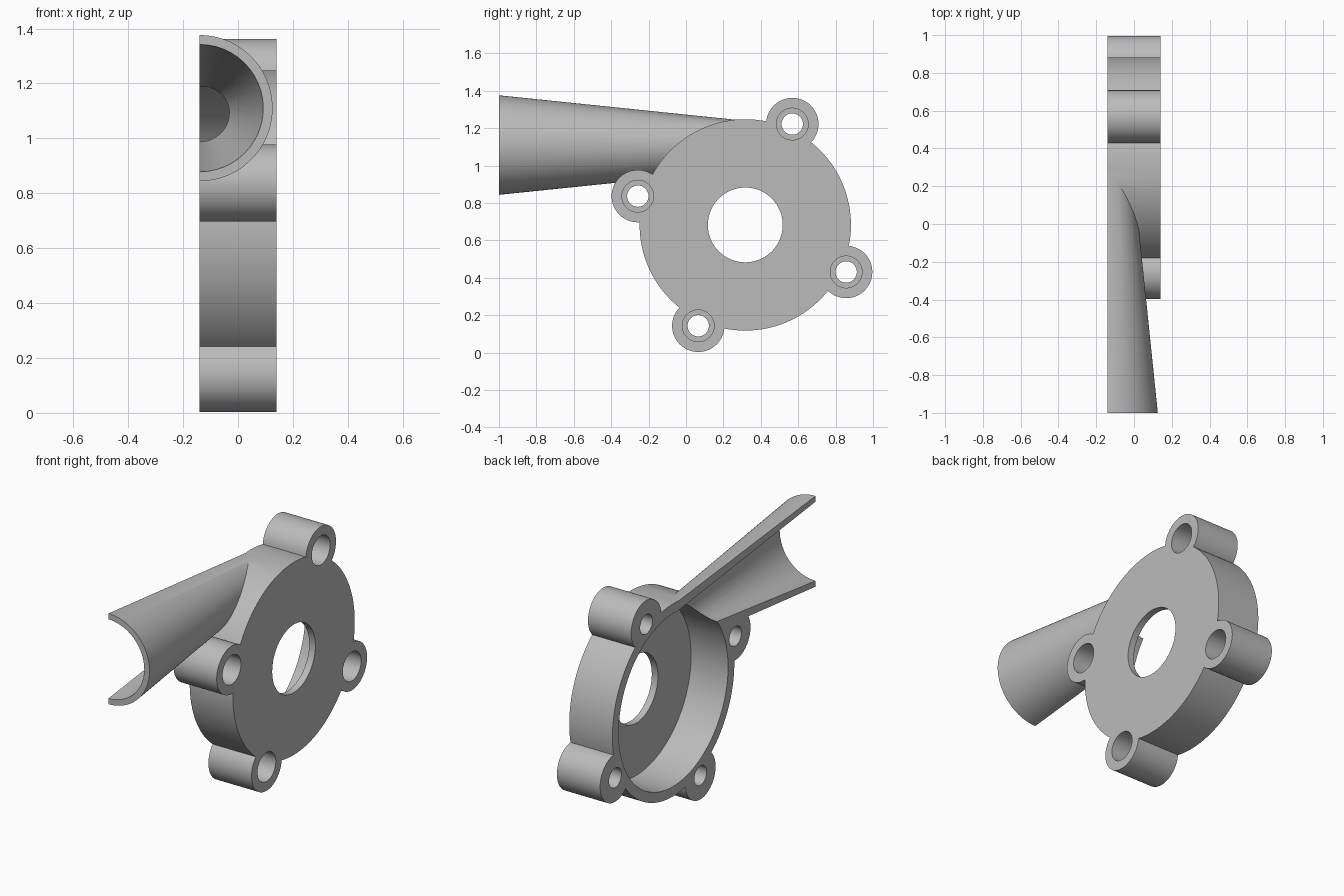
import bpy
from math import radians, cos, sin, pi

cube = bpy.data.objects.get("Cube")
if cube:
    bpy.data.objects.remove(cube, do_unlink=True)

CY, CZ = 0.317, 0.683          # housing centre
OPEN_X, FACE_X = -0.14, 0.14   # open side and closed face
DUCT_Z = 1.11                  # duct axis height
BOSS_R = 0.595                 # bolt circle radius
BOSSES = [(CY + BOSS_R * cos(radians(a)), CZ + BOSS_R * sin(radians(a)))
          for a in (65, 165, 245, 335)]

grey = bpy.data.materials.new("grey_metal")
grey.use_nodes = True
grey.diffuse_color = (0.5, 0.5, 0.5, 1)
grey.node_tree.nodes["Principled BSDF"].inputs["Base Color"].default_value = (0.5, 0.5, 0.5, 1)


def cyl(name, y, z, r, x0, x1, verts=64):
    """Cylinder along x."""
    bpy.ops.mesh.primitive_cylinder_add(vertices=verts, radius=r, depth=x1 - x0,
                                        location=((x0 + x1) / 2, y, z),
                                        rotation=(0, pi / 2, 0))
    ob = bpy.context.object
    ob.name = name
    return ob


def duct(name, y0, y1, r0, r1, verts):
    """Tapered tube along y, centred on the open side."""
    bpy.ops.mesh.primitive_cone_add(vertices=verts, radius1=r0, radius2=r1, depth=y1 - y0,
                                    location=(OPEN_X, (y0 + y1) / 2, DUCT_Z),
                                    rotation=(-pi / 2, 0, 0))
    ob = bpy.context.object
    ob.name = name
    return ob


def combine(target, other, operation):
    """Apply a boolean and discard the second object."""
    mod = target.modifiers.new("bool", 'BOOLEAN')
    mod.operation = operation
    mod.solver = 'EXACT'
    mod.object = other
    bpy.context.view_layer.objects.active = target
    bpy.ops.object.modifier_apply(modifier=mod.name)
    bpy.data.objects.remove(other, do_unlink=True)


# Solid housing: disc, four bolt bosses and tapered duct
housing = cyl("pump_housing", CY, CZ, 0.565, OPEN_X - 0.1, FACE_X, 128)
for y, z in BOSSES:
    combine(housing, cyl("boss", y, z, 0.14, OPEN_X - 0.1, FACE_X), 'UNION')
combine(housing, duct("duct_outer", -1, 0.3, 0.266, 0.132, 96), 'UNION')

# Cavity, shaft hole and duct bore
combine(housing, cyl("cavity", CY, CZ, 0.507, -0.5, 0.1, 128), 'DIFFERENCE')
combine(housing, cyl("shaft_hole", CY, CZ, 0.2, -0.5, 0.5), 'DIFFERENCE')
combine(housing, duct("duct_bore", -1.1, 0.3, 0.244, 0.076, 48), 'DIFFERENCE')

# Counterbored bolt holes
for y, z in BOSSES:
    combine(housing, cyl("bolt_hole", y, z, 0.057, -0.5, 0.5, 48), 'DIFFERENCE')
    combine(housing, cyl("counterbore", y, z, 0.085, 0.0, 0.5, 48), 'DIFFERENCE')

# Trim everything flat on the open side
bpy.ops.mesh.primitive_cube_add(size=4, location=(OPEN_X - 2, 0, 0.7))
combine(housing, bpy.context.object, 'DIFFERENCE')

# Finish
housing.data.materials.clear()
housing.data.materials.append(grey)
for p in housing.data.polygons:
    p.material_index = 0
bpy.ops.object.select_all(action='DESELECT')
housing.select_set(True)
bpy.context.view_layer.objects.active = housing
bpy.ops.object.shade_smooth_by_angle(angle=radians(30))
